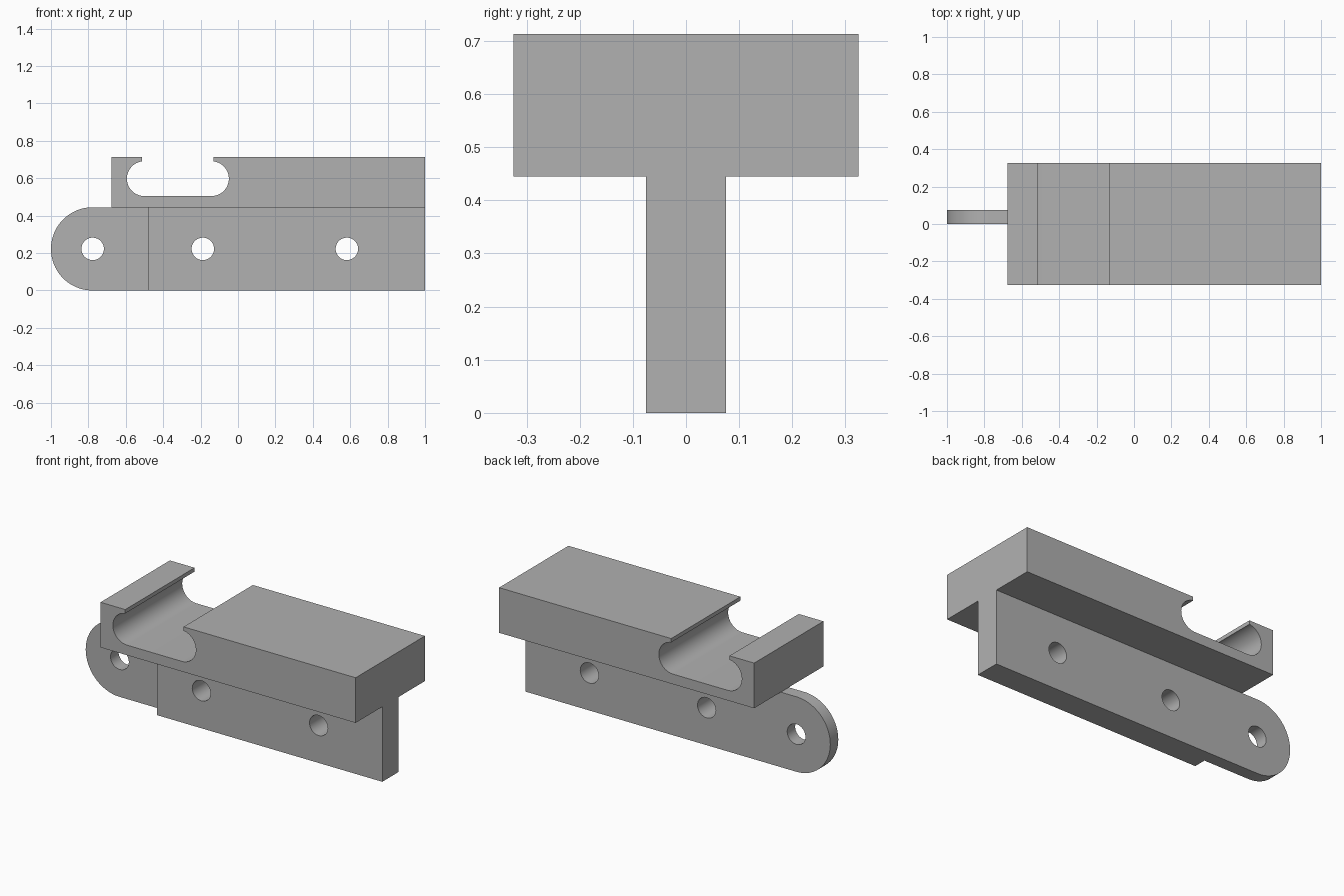
import bpy
import bmesh
from math import cos, sin, pi, radians

cube = bpy.data.objects.get("Cube")
if cube:
    bpy.data.objects.remove(cube, do_unlink=True)

grey = bpy.data.materials.new("plain grey")
grey.use_nodes = True
grey.diffuse_color = (0.44, 0.44, 0.44, 1)
grey.node_tree.nodes["Principled BSDF"].inputs["Base Color"].default_value = (0.44, 0.44, 0.44, 1)

HALF_WIDTH, TOP, WEB_TOP = 0.325, 0.713, 0.445
HALF_WEB, MID = 0.075, 0.2225


def arc(cx, cz, r, start, end, steps=32):
    """Points on an arc in the XZ plane, angles in degrees."""
    angles = [radians(start + (end - start) * i / steps) for i in range(steps + 1)]
    return [(cx + r * cos(a), cz + r * sin(a)) for a in angles]


def extrude(name, profile, y0, y1):
    """Solid made by sweeping an XZ profile from y0 to y1."""
    bm = bmesh.new()
    face = bm.faces.new([bm.verts.new((x, y0, z)) for x, z in profile])
    swept = bmesh.ops.extrude_face_region(bm, geom=[face])["geom"]
    bmesh.ops.translate(bm, vec=(0, y1 - y0, 0),
                        verts=[v for v in swept if isinstance(v, bmesh.types.BMVert)])
    bmesh.ops.recalc_face_normals(bm, faces=bm.faces)
    mesh = bpy.data.meshes.new(name)
    bm.to_mesh(mesh)
    bm.free()
    mesh.materials.append(grey)
    obj = bpy.data.objects.new(name, mesh)
    bpy.context.collection.objects.link(obj)
    return obj


def combine(target, tool, operation):
    """Apply a boolean and discard the tool."""
    mod = target.modifiers.new(operation.lower(), "BOOLEAN")
    mod.operation, mod.solver, mod.object = operation, "EXACT", tool
    bpy.context.view_layer.objects.active = target
    bpy.ops.object.modifier_apply(modifier=mod.name)
    bpy.data.objects.remove(tool, do_unlink=True)


# Wide block with a round-ended slot that opens through narrow lips
slot_z, slot_r, lip_z = 0.598, 0.093, 0.69
block = [(-0.675, WEB_TOP), (1, WEB_TOP), (1, TOP), (-0.13, TOP), (-0.13, lip_z)]
block += arc(-0.142, slot_z, slot_r, 80, -90)
block += arc(-0.501, slot_z, slot_r, 270, 100)
block += [(-0.513, lip_z), (-0.513, TOP), (-0.675, TOP)]
bracket = extrude("slotted_bracket", block, -HALF_WIDTH, HALF_WIDTH)

# Web under the block
web = extrude("web", [(-0.48, 0), (1, 0), (1, WEB_TOP + 0.03), (-0.48, WEB_TOP + 0.03)],
              -HALF_WEB, HALF_WEB)

# Half-thickness tongue with a rounded end
tongue = extrude("tongue", arc(-0.7775, MID, MID, 90, 270, 48) + [(-0.3, 0), (-0.3, WEB_TOP)],
                 0, HALF_WEB)
combine(web, tongue, "UNION")

# Bolt holes
for x in (-0.777, -0.188, 0.582):
    hole = extrude("hole_cutter", arc(x, MID, 0.06, 0, 360, 48)[:-1], -0.2, 0.2)
    combine(web, hole, "DIFFERENCE")

combine(bracket, web, "UNION")

# Smooth the round walls, keep the edges sharp
bpy.ops.object.select_all(action="DESELECT")
bracket.select_set(True)
bpy.context.view_layer.objects.active = bracket
bpy.ops.object.shade_smooth_by_angle(angle=radians(30))
